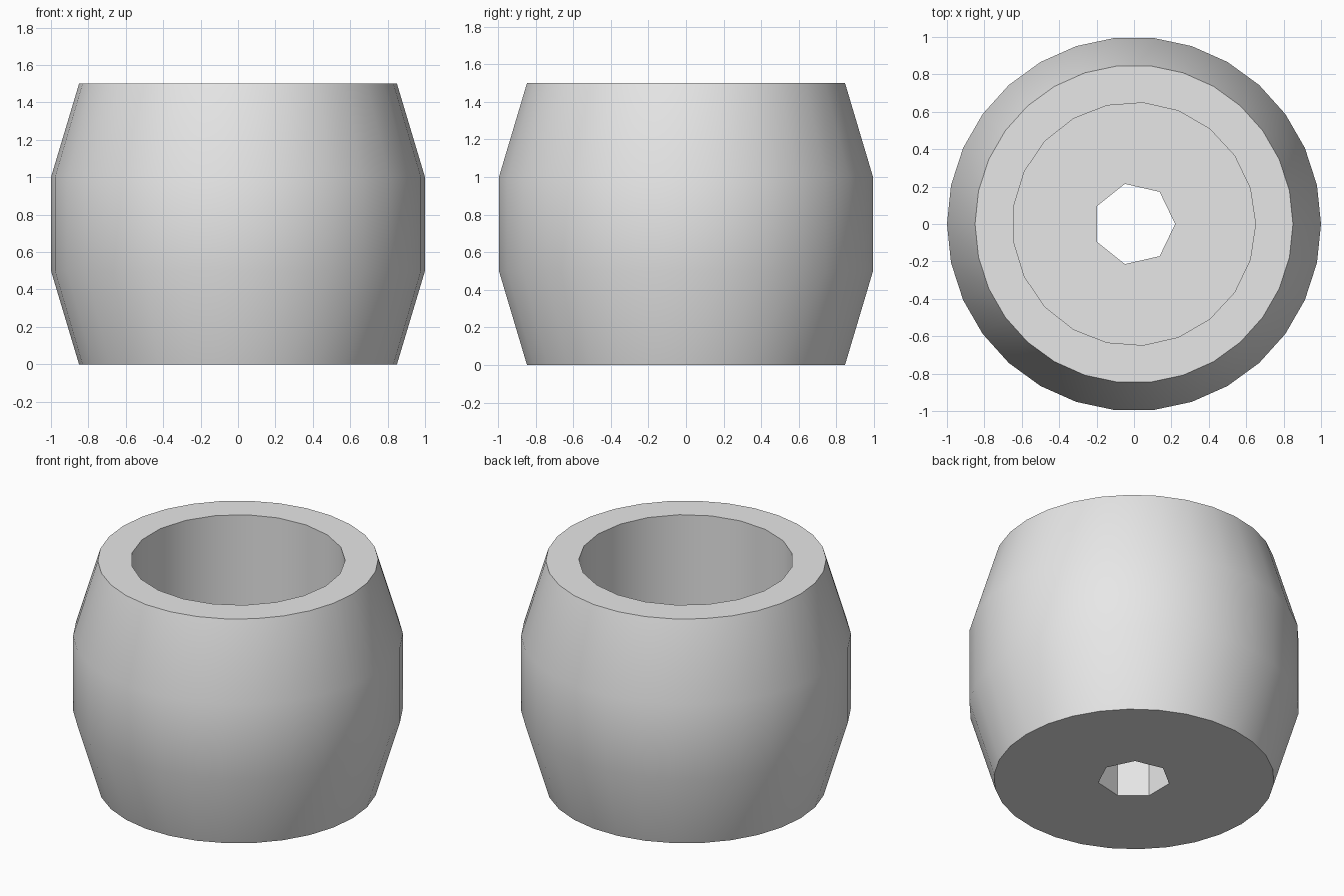
import bpy
import bmesh
from math import cos, sin, tau, radians

cube = bpy.data.objects.get("Cube")
if cube:
    bpy.data.objects.remove(cube, do_unlink=True)

FLOOR = 0.5    # height of the recess floor
HEIGHT = 1.5

bm = bmesh.new()


def ring(radius, z, sides):
    verts = [bm.verts.new((radius * cos(tau * i / sides), radius * sin(tau * i / sides), z))
             for i in range(sides)]
    return [bm.edges.new((verts[i], verts[(i + 1) % sides])) for i in range(sides)]


def wall(profile, sides):
    """Stack rings along a (radius, z) profile and return the end loops."""
    loops = [ring(r, z, sides) for r, z in profile]
    for a, b in zip(loops, loops[1:]):
        bmesh.ops.bridge_loops(bm, edges=a + b)
    return loops[0], loops[-1]


def annulus(outer, inner, up):
    bmesh.ops.triangle_fill(bm, edges=outer + inner, use_beauty=True, normal=(0, 0, up))


# Barrel-shaped outside, round recess and narrow through-hole
base, rim = wall([(0.85, 0), (1, 0.5), (1, 1), (0.85, HEIGHT)], 30)
recess_floor, recess_rim = wall([(0.65, FLOOR), (0.65, HEIGHT)], 21)
hole_bottom, hole_top = wall([(0.22, 0), (0.22, FLOOR)], 7)

# Flat faces joining the walls
annulus(base, hole_bottom, -1)
annulus(rim, recess_rim, 1)
annulus(recess_floor, hole_top, 1)

bmesh.ops.recalc_face_normals(bm, faces=bm.faces[:])
mesh = bpy.data.meshes.new("barrel_body")
bm.to_mesh(mesh)
bm.free()

body = bpy.data.objects.new("barrel_body", mesh)
bpy.context.collection.objects.link(body)

# Plain grey
grey = bpy.data.materials.new("light_grey")
grey.use_nodes = True
color = (0.8, 0.8, 0.8, 1)
grey.diffuse_color = color
grey.node_tree.nodes["Principled BSDF"].inputs["Base Color"].default_value = color
mesh.materials.append(grey)

# Smooth walls with crisp rims and hole facets
bpy.ops.object.select_all(action='DESELECT')
body.select_set(True)
bpy.context.view_layer.objects.active = body
bpy.ops.object.shade_smooth_by_angle(angle=radians(30))
